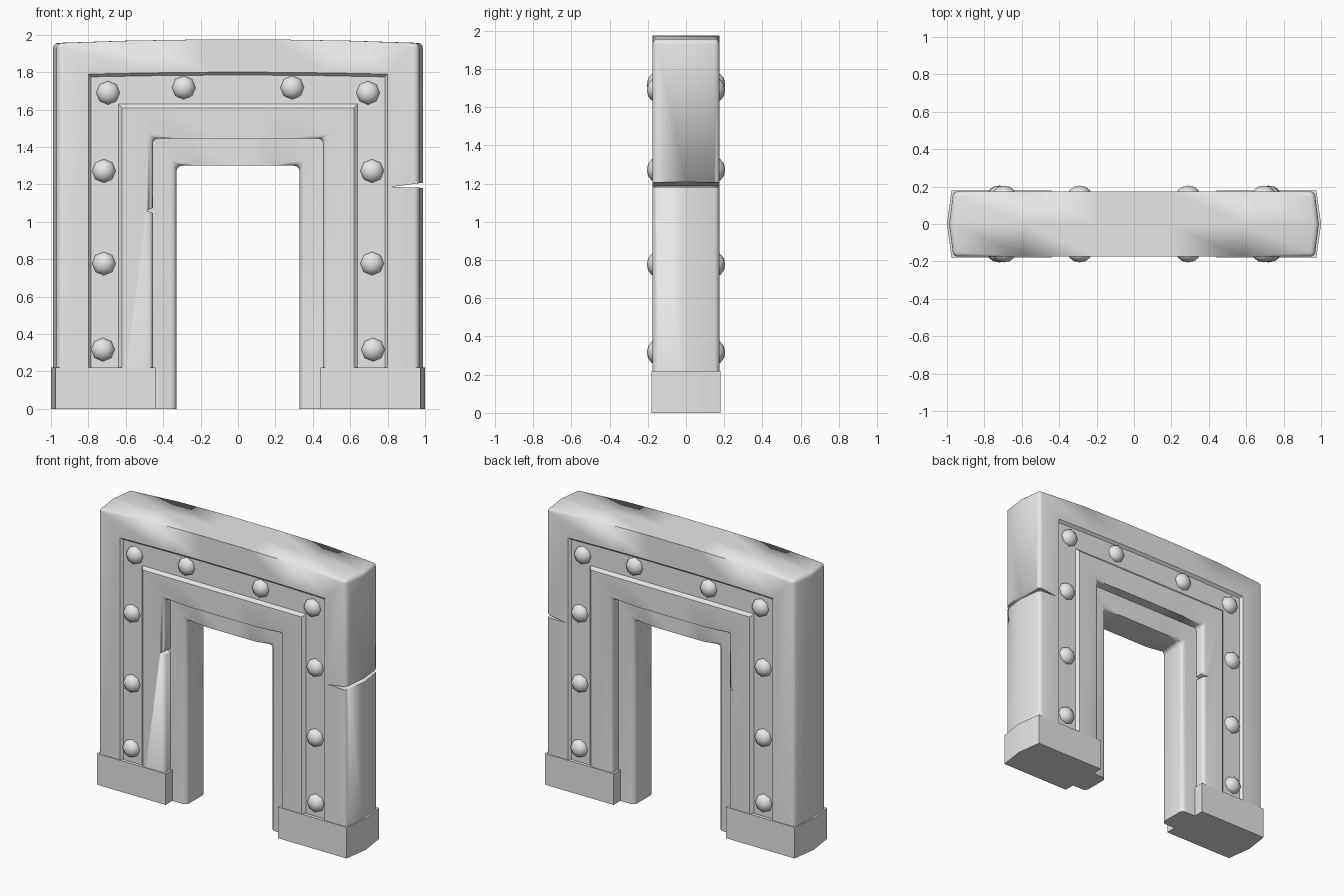
import bpy, bmesh, math

if "Cube" in bpy.data.objects:
    bpy.data.objects.remove(bpy.data.objects["Cube"], do_unlink=True)

stone = bpy.data.materials.new("light_grey")
stone.use_nodes = True
grey = (0.8, 0.8, 0.8, 1)
stone.diffuse_color = grey
stone.node_tree.nodes["Principled BSDF"].inputs["Base Color"].default_value = grey


def finish(bm, name, angle=35):
    """Turn a bmesh into a smooth-shaded, coloured object."""
    bmesh.ops.recalc_face_normals(bm, faces=bm.faces)
    mesh = bpy.data.meshes.new(name)
    bm.to_mesh(mesh)
    bm.free()
    mesh.materials.append(stone)
    ob = bpy.data.objects.new(name, mesh)
    bpy.context.collection.objects.link(ob)
    bpy.ops.object.select_all(action='DESELECT')
    ob.select_set(True)
    bpy.context.view_layer.objects.active = ob
    bpy.ops.object.shade_smooth_by_angle(angle=math.radians(angle))
    return ob


def arch(name, profile, rim, rise, floor, bow, radius):
    """Sweep a profile of (offset, depth, side bulge) up, across and down."""
    bm = bmesh.new()
    across = (-1, -0.6, -0.2, 0.2, 0.6, 1)
    rings = []
    for f, low in [(-1, True)] + [(f, False) for f in across] + [(1, True)]:
        ring = []
        for t, y, bulge in profile:
            lift = bow * (1 - f * f) * max(0, (t - 0.62) / 0.35)
            z = floor if low else t + rise + lift
            x = f * t + (math.copysign(bulge, f) if abs(f) == 1 else f * bulge)
            ring.append(bm.verts.new((x, y, z)))
        rings.append(ring)
    n = len(profile)
    for a, b in zip(rings, rings[1:]):
        for i in range(n):
            j = (i + 1) % n
            bm.faces.new((a[i], a[j], b[j], b[i]))
    bm.faces.new(rings[0])
    bm.faces.new(rings[-1])
    # round the rims along the sweep and the corners of the arch
    soft = [bm.edges.get((a[i], b[i])) for a, b in zip(rings, rings[1:]) for i in rim]
    for ring in (rings[1], rings[-2]):
        for i in range(n):
            j = (i + 1) % n
            if all(abs(profile[k][1]) < 0.01 or k in rim for k in (i, j)) \
                    and abs(profile[i][0] - profile[j][0]) < 0.01:
                soft.append(bm.edges.get((ring[i], ring[j])))
    bmesh.ops.bevel(bm, geom=soft, offset=radius, segments=3, profile=0.5,
                    affect='EDGES', clamp_overlap=True)
    return finish(bm, name)


def prism(points, axis, low, high):
    """Extrude a flat outline along z or y."""
    bm = bmesh.new()
    ends = []
    for h in (low, high):
        ends.append([bm.verts.new((u, v, h) if axis == 'z' else (u, h, v))
                     for u, v in points])
    bm.faces.new(ends[0])
    bm.faces.new(ends[1])
    for i in range(len(points)):
        j = (i + 1) % len(points)
        bm.faces.new((ends[0][i], ends[0][j], ends[1][j], ends[1][i]))
    return bm


# Outer arch with a shallow channel on both faces
half = [(0.455, 0.175, 0), (0.62, 0.175, 0), (0.64, 0.157, 0),
        (0.785, 0.157, 0), (0.80, 0.175, 0), (0.966, 0.175, 0)]
section = half + [(0.966, 0, 0.022)] + [(t, -y, b) for t, y, b in reversed(half)]
outer = arch("outer_arch", section, (0, 5, 7, 12), 0.99, 0.05, 0.02, 0.025)

# Cracks in the right-hand outer side and the left-hand inner edge
cracks = {"side_crack": [(0.82, 1.187), (1.05, 1.18), (1.05, 1.217)],
          "inner_crack": [(-0.49, 1.06), (-0.44, 1.042), (-0.44, 1.082)]}
for name, outline in cracks.items():
    cutter = finish(prism(outline, 'y', -0.3, 0.3), name)
    cutter.hide_render = True
    cut = outer.modifiers.new(name, 'BOOLEAN')
    cut.operation = 'DIFFERENCE'
    cut.solver = 'EXACT'
    cut.object = cutter
    bpy.context.view_layer.objects.active = outer
    bpy.ops.object.modifier_move_to_index(modifier=name, index=0)
    bpy.ops.object.modifier_apply(modifier=name)
    bpy.data.objects.remove(cutter, do_unlink=True)

# Recessed inner lining of the opening
lining = [(0.33, 0.105, 0), (0.52, 0.105, 0), (0.52, -0.105, 0), (0.33, -0.105, 0)]
arch("inner_arch", lining, (0, 3), 0.97, 0, 0, 0.03)

# Feet, slightly wider than the posts
for side, label in ((1, "left"), (-1, "right")):
    plan = [(0.44, -0.18), (0.975, -0.18), (1.0, 0), (0.975, 0.18), (0.44, 0.18)]
    bm = prism([(side * x, y) for x, y in plan], 'z', 0, 0.22)
    sharp = [e for e in bm.edges if e.calc_face_angle(0) > 0.5]
    bmesh.ops.bevel(bm, geom=sharp, offset=0.022, segments=2, profile=0.5,
                    affect='EDGES', clamp_overlap=True)
    finish(bm, label + "_foot")

# Faceted domed rivets on both faces
spots = [(0.695, 1.69), (0.29, 1.718), (0.717, 1.272), (0.717, 0.777), (0.722, 0.317)]
for face, face_name in ((-1, "front"), (1, "back")):
    for side, label in ((1, "left"), (-1, "right")):
        for i, (x, z) in enumerate(spots):
            bm = bmesh.new()
            bmesh.ops.create_uvsphere(bm, u_segments=8, v_segments=6, radius=0.064)
            ob = finish(bm, f"{face_name}_{label}_rivet_{i + 1}", 50)
            ob.scale.z = 0.8
            ob.rotation_euler.x = math.pi / 2
            ob.location = (side * x, face * 0.154, z)
